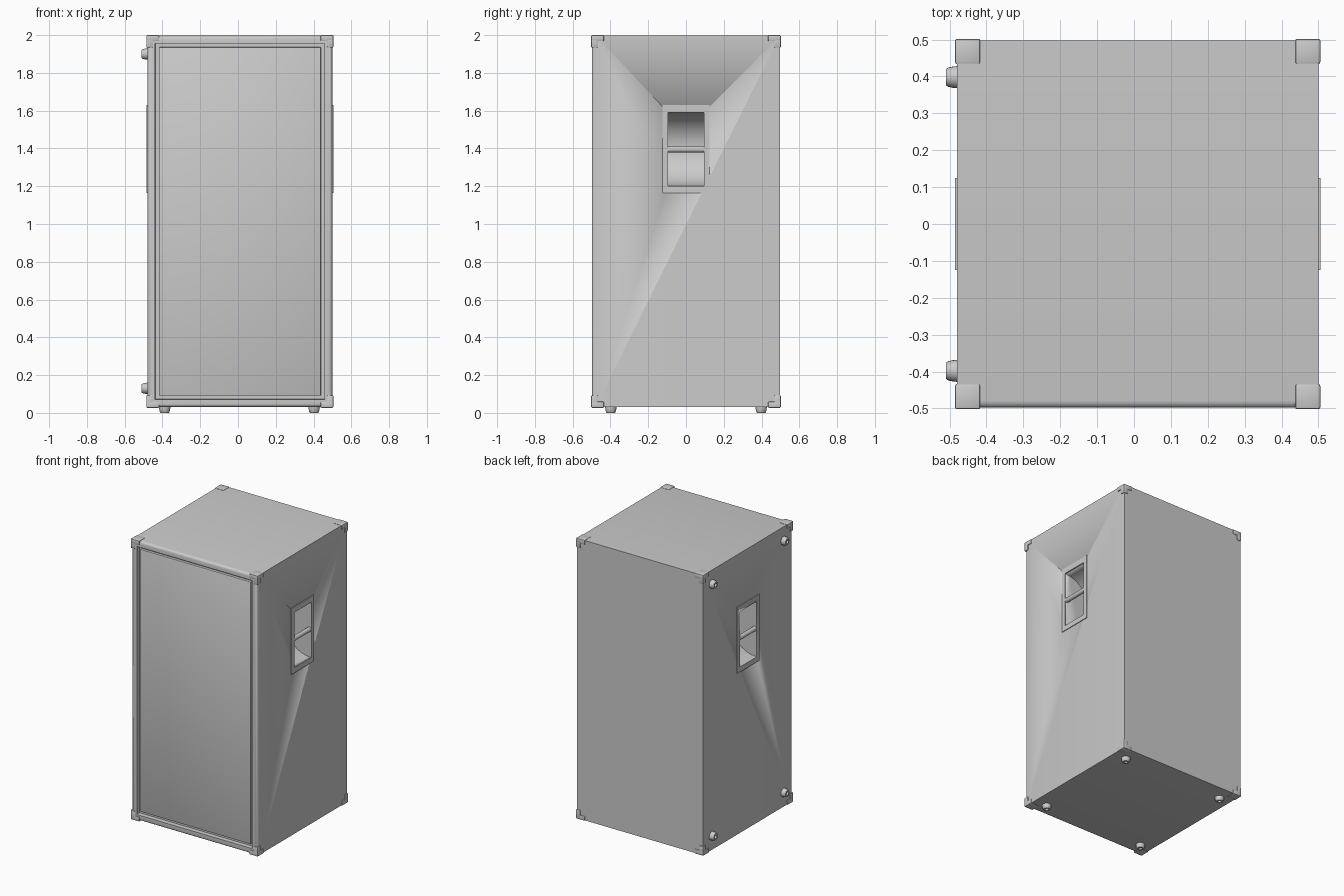
import bpy, bmesh, math
from mathutils import Matrix, Vector

old = bpy.data.objects.get("Cube")
if old:
    bpy.data.objects.remove(old, do_unlink=True)

grey = bpy.data.materials.new("cabinet_grey")
grey.use_nodes = True
colour = (0.6, 0.6, 0.6, 1)
grey.diffuse_color = colour
grey.node_tree.nodes["Principled BSDF"].inputs["Base Color"].default_value = colour

X0, X1, Y, Z0, Z1 = -0.48, 0.5, 0.498, 0.03, 1.997


def finish(name, bm, smooth=True):
    bmesh.ops.recalc_face_normals(bm, faces=bm.faces)
    mesh = bpy.data.meshes.new(name)
    bm.to_mesh(mesh)
    bm.free()
    mesh.materials.append(grey)
    ob = bpy.data.objects.new(name, mesh)
    bpy.context.collection.objects.link(ob)
    if smooth:
        activate(ob)
        bpy.ops.object.shade_smooth_by_angle(angle=math.radians(35))
    return ob


def activate(ob):
    bpy.ops.object.select_all(action="DESELECT")
    ob.select_set(True)
    bpy.context.view_layer.objects.active = ob


def add_box(bm, lo, hi):
    lo, hi = Vector(lo), Vector(hi)
    mat = Matrix.Translation((lo + hi) / 2) @ Matrix.Diagonal((hi - lo).to_4d())
    return bmesh.ops.create_cube(bm, size=1, matrix=mat)["verts"]


def box(name, lo, hi, bevel=0):
    bm = bmesh.new()
    add_box(bm, lo, hi)
    if bevel:
        bmesh.ops.bevel(bm, geom=bm.edges[:], offset=bevel, segments=2,
                        affect="EDGES", profile=0.5)
    return finish(name, bm)


def rod(name, centre, radius, length, segments):
    # Cylinder lying along y
    bm = bmesh.new()
    mat = Matrix.Translation(centre) @ Matrix.Rotation(math.pi / 2, 4, "X")
    bmesh.ops.create_cone(bm, cap_ends=True, segments=segments, radius1=radius,
                          radius2=radius, depth=length, matrix=mat)
    return finish(name, bm)


def cut(target, cutter):
    mod = target.modifiers.new("cut", "BOOLEAN")
    mod.operation = "DIFFERENCE"
    mod.solver = "EXACT"
    mod.object = cutter
    activate(target)
    bpy.ops.object.modifier_apply(modifier=mod.name)


# Cabinet with rounded front frame and recessed front opening
bm = bmesh.new()
add_box(bm, (X0, -Y, Z0), (X1, Y, Z1))
front_edges = [e for e in bm.edges if all(v.co.y < 0 for v in e.verts)]
bmesh.ops.bevel(bm, geom=front_edges, offset=0.02, segments=4,
                affect="EDGES", profile=0.5)
front = min(bm.faces, key=lambda f: f.calc_center_median().y)
bmesh.ops.inset_region(bm, faces=[front], thickness=0.03)
bmesh.ops.inset_region(bm, faces=[front], thickness=0.002, depth=-0.03)
cabinet = finish("cabinet", bm)

# Front panel, leaving a narrow groove around it
box("front_panel", (X0 + 0.061, -Y + 0.012, Z0 + 0.061),
    (X1 - 0.061, -Y + 0.035, Z1 - 0.061), 0.004)

# Side handles: thin plate, half-round pocket and grip bar
for side, face in (("right", X0), ("left", X1)):
    out = 1 if face > 0 else -1
    inner, outer = face - out * 0.003, face + out * 0.005
    plate = box(side + "_handle_plate", (min(inner, outer), -0.125, 1.165),
                (max(inner, outer), 0.125, 1.63))
    cutter = rod("pocket_cutter", (face, 0, 1.395), 0.195, 0.19, 32)
    cut(cabinet, cutter)
    cut(plate, cutter)
    bpy.data.objects.remove(cutter, do_unlink=True)
    rod(side + "_handle_bar", (face - out * 0.012, 0, 1.395), 0.016, 0.192, 16)

# Stepped corner protectors on all eight corners
for sx in (-1, 1):
    for sy in (-1, 1):
        for sz in (-1, 1):
            corner = Vector((X1 + 0.005 if sx > 0 else X0 - 0.005, sy * 0.502,
                             2.0 if sz > 0 else 0.027))
            bm = bmesh.new()
            for size in ((0.068, 0.068, 0.032), (0.034, 0.034, 0.066)):
                far = corner - Vector((sx * size[0], sy * size[1], sz * size[2]))
                verts = add_box(bm, map(min, corner, far), map(max, corner, far))
                edges = {e for v in verts for e in v.link_edges}
                bmesh.ops.bevel(bm, geom=list(edges), offset=0.005, segments=2,
                                affect="EDGES", profile=0.5)
            finish("corner_protector", bm)


def foot(name, base, direction):
    # Tapered round foot with a hollow screw hole in its tip
    bm = bmesh.new()
    turn = Vector(direction).to_track_quat("Z", "Y").to_matrix().to_4x4()
    profile = ((0.03, -0.002), (0.029, 0.01), (0.026, 0.024), (0.022, 0.03),
               (0.012, 0.03), (0.011, 0.012))
    rings = []
    for r, h in profile:
        rings.append([bm.verts.new((r * math.cos(a), r * math.sin(a), h))
                      for a in (math.tau * i / 20 for i in range(20))])
    for a, b in zip(rings, rings[1:]):
        for i in range(20):
            j = (i + 1) % 20
            bm.faces.new((a[i], a[j], b[j], b[i]))
    bm.faces.new(rings[0])
    bm.faces.new(rings[-1])
    bm.transform(Matrix.Translation(base) @ turn)
    finish(name, bm)


# Feet under the cabinet and on its right side
for y in (-0.398, 0.398):
    for x in (-0.388, 0.403):
        foot("bottom_foot", (x, y, Z0), (0, 0, -1))
    for z in (0.13, 1.9):
        foot("side_foot", (X0, y, z), (-1, 0, 0))
